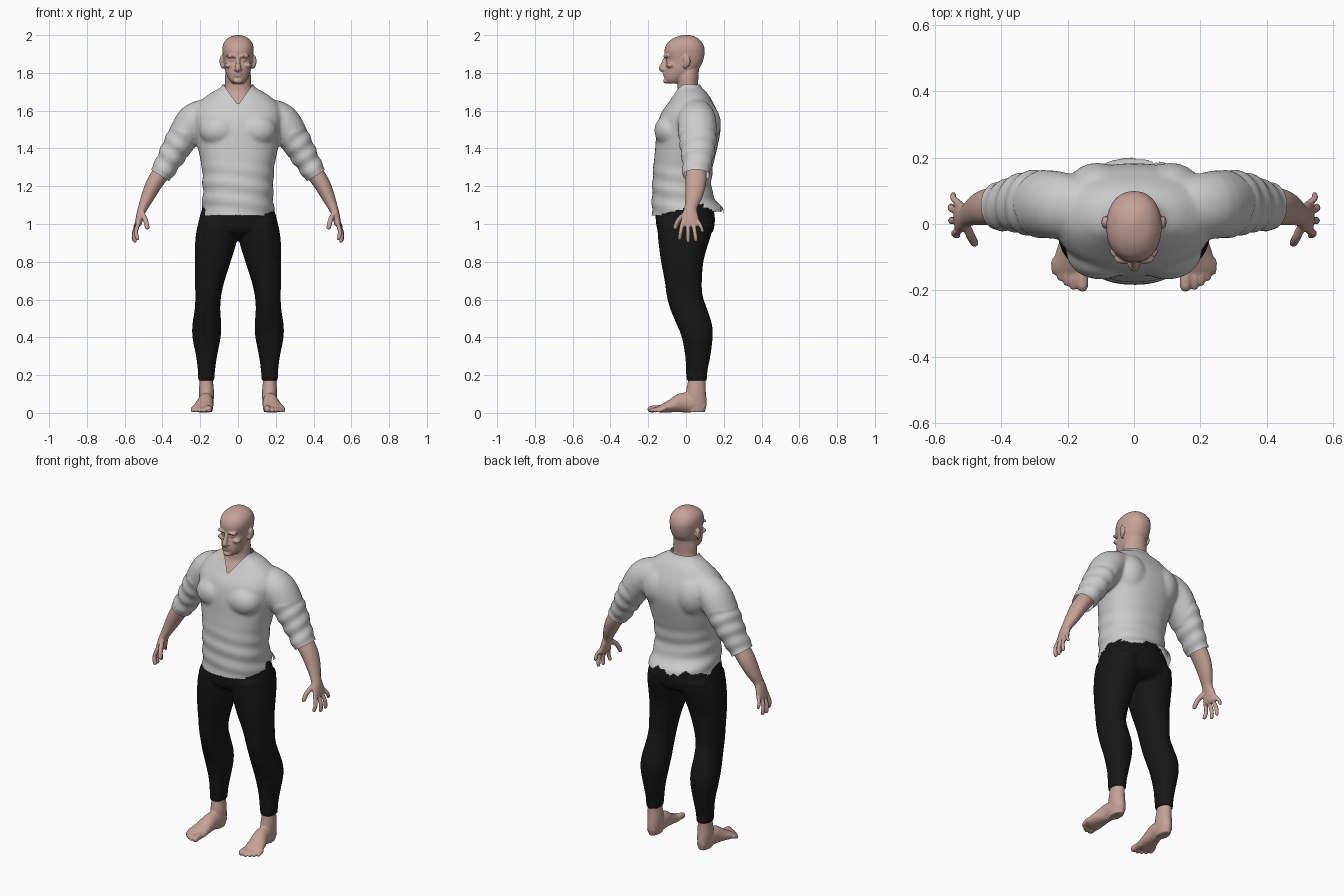
import bpy, bmesh
from math import sin, cos, pi, copysign
from mathutils import Vector, Matrix

def material(name, rgb):
    m = bpy.data.materials.new(name)
    m.diffuse_color = (*rgb, 1)
    return m

SKIN = material("skin", (0.56, 0.36, 0.31))
BLACK = material("black_cloth", (0.008, 0.008, 0.008))

def spline(rows, steps=4):
    """Catmull-Rom interpolation of rows of numbers."""
    out = []
    for i in range(len(rows) - 1):
        a, b, c, d = (rows[min(max(i + k, 0), len(rows) - 1)] for k in (-1, 0, 1, 2))
        for s in range(steps):
            t = s / steps
            out.append([0.5 * (2*q + (r-p)*t + (2*p-5*q+4*r-w)*t*t + (3*q-p-3*r+w)*t**3)
                        for p, q, r, w in zip(a, b, c, d)])
    return out + [list(rows[-1])]

def tube(bm, rows, hint=(0, 1, 0), flat=False, power=2.0, n=32):
    """Loft ellipses; each row is x, y, z, radius across, radius along hint."""
    rows = spline(rows)
    loops = []
    pts = [Vector(r[:3]) for r in rows]
    for i, r in enumerate(rows):
        d = Vector((0, 0, 1)) if flat else (pts[min(i+1, len(pts)-1)] - pts[max(i-1, 0)]).normalized()
        u = d.cross(Vector(hint)).normalized()
        v = u.cross(d)
        ring = []
        for k in range(n):
            c, s = cos(2*pi*k/n), sin(2*pi*k/n)
            c, s = (copysign(abs(q)**(2/power), q) for q in (c, s))
            ring.append(bm.verts.new(pts[i] + u*c*max(r[3], 0.002) + v*s*max(r[4], 0.002)))
        loops.append(ring)
    for a, b in zip(loops, loops[1:]):
        for k in range(n):
            bm.faces.new((a[k], a[(k+1) % n], b[(k+1) % n], b[k]))
    bm.faces.new(loops[0][::-1])
    bm.faces.new(loops[-1])

def stack(bm, rows, power=2.0):
    """Horizontal slices; each row is z, x min, x max, y front, y back."""
    tube(bm, [((a+b)/2, (c+d)/2, z, (d-c)/2, (b-a)/2) for z, a, b, c, d in rows],
         (1, 0, 0), True, power, 48)

def digit(bm, a, mid, b, r, hint):
    a, mid, b = Vector(a), Vector(mid), Vector(b)
    tip = b + (b - mid).normalized() * r * 0.7
    tube(bm, [(*a, r, r), (*mid, r, r), (*b, r*0.9, r*0.9), (*tip, r*0.4, r*0.4)], hint, n=12)

def blob(bm, c, r):
    bmesh.ops.create_uvsphere(bm, u_segments=24, v_segments=14, radius=1,
                              matrix=Matrix.Translation(c) @ Matrix.Diagonal((*r, 1)))

def fuse(name, bm, voxel, smooth, mat=None, sign=1):
    """Merge the overlapping volumes of bm into one smooth skin."""
    bmesh.ops.scale(bm, vec=(sign, 1, 1), verts=bm.verts)
    bmesh.ops.recalc_face_normals(bm, faces=bm.faces)
    me = bpy.data.meshes.new(name)
    bm.to_mesh(me)
    bm.free()
    ob = bpy.data.objects.new(name, me)
    bpy.context.collection.objects.link(ob)
    m = ob.modifiers.new("fuse", 'REMESH')
    m.mode, m.voxel_size, m.use_smooth_shade = 'VOXEL', voxel, True
    m = ob.modifiers.new("relax", 'SMOOTH')
    m.factor, m.iterations = 0.5, smooth
    dg = bpy.context.evaluated_depsgraph_get()
    ob.data = bpy.data.meshes.new_from_object(ob.evaluated_get(dg))
    ob.modifiers.clear()
    if mat:
        ob.data.materials.clear()
        ob.data.materials.append(mat)
    return ob

# Head, neck and upper chest
bm = bmesh.new()
stack(bm, [(1.745, -.03, .03, -.10, -.03), (1.765, -.048, .048, -.112, .0), (1.80, -.064, .064, -.114, .05),
           (1.84, -.073, .073, -.109, .08), (1.87, -.077, .077, -.104, .092), (1.90, -.081, .081, -.114, .098),
           (1.93, -.083, .083, -.112, .098), (1.96, -.075, .075, -.097, .086), (1.985, -.052, .052, -.064, .06),
           (1.998, -.022, .022, -.025, .03), (2.002, -.003, .003, 0, .01)], 2.2)
stack(bm, [(1.56, -.13, .13, -.12, .1), (1.64, -.125, .125, -.082, .09), (1.69, -.085, .085, -.05, .08),
           (1.73, -.07, .07, -.045, .065), (1.78, -.069, .069, -.05, .066), (1.83, -.06, .06, -.04, .07)])
tube(bm, [(0, -.104, 1.885, .011, .010), (0, -.118, 1.85, .014, .012), (0, -.128, 1.823, .016, .017),
          (0, -.118, 1.81, .008, .014)], (1, 0, 0), n=16)
blob(bm, (0, -.132, 1.823), (.012, .013, .011))
blob(bm, (0, -.111, 1.797), (.026, .012, .007))
blob(bm, (0, -.110, 1.785), (.023, .012, .006))
blob(bm, (0, -.105, 1.757), (.024, .016, .014))
for s in (-1, 1):
    blob(bm, (s*.032, -.104, 1.888), (.03, .017, .009))
    blob(bm, (s*.03, -.094, 1.868), (.015, .012, .009))
    blob(bm, (s*.048, -.083, 1.84), (.024, .022, .014))
    blob(bm, (s*.014, -.116, 1.818), (.008, .011, .008))
    blob(bm, (s*.088, .005, 1.862), (.010, .02, .032))
    blob(bm, (s*.082, -.004, 1.838), (.008, .012, .018))
fuse("head_and_neck", bm, .005, 4, SKIN)

# Forearms with hands, and bare feet
for s, side in ((1, "left"), (-1, "right")):
    bm = bmesh.new()
    tube(bm, [(.385, .055, 1.30, .048, .055), (.44, .052, 1.22, .044, .055), (.475, .042, 1.15, .036, .046),
              (.502, .026, 1.09, .026, .034), (.517, .022, 1.05, .021, .042), (.527, .022, 1.005, .018, .05),
              (.531, .022, .988, .012, .044)])
    digit(bm, (.525, -.018, 1.01), (.540, -.028, .96), (.532, -.034, .922), .0115, (0, 1, 0))
    digit(bm, (.527, .010, 1.01), (.548, .010, .95), (.546, .011, .909), .0115, (0, 1, 0))
    digit(bm, (.527, .037, 1.01), (.549, .046, .96), (.550, .052, .915), .0115, (0, 1, 0))
    digit(bm, (.525, .060, 1.02), (.544, .077, .99), (.544, .088, .962), .010, (0, 1, 0))
    digit(bm, (.508, .0, 1.06), (.490, -.04, 1.02), (.480, -.058, .98), .0135, (0, 1, 0))
    fuse(side + "_forearm_and_hand", bm, .005, 3, SKIN, s)

    bm = bmesh.new()
    stack(bm, [(.26, .132, .205, .015, .105), (.17, .132, .204, .01, .103), (.11, .127, .207, .0, .105),
               (.05, .13, .203, -.005, .11), (.004, .137, .197, .0, .1)])
    tube(bm, [(.167, .10, .03, .024, .024), (.167, .04, .05, .048, .038), (.171, -.02, .054, .052, .041),
              (.181, -.08, .036, .034, .051), (.190, -.13, .022, .021, .056), (.193, -.15, .018, .013, .05)],
         (1, 0, 0))
    for i in range(5):
        r = .019 if i == 0 else .0125 - .0005*i
        x, tip = (.155, .182, .203, .222, .239)[i], (-.190, -.190, -.178, -.163, -.145)[i]
        digit(bm, (x, -.11, .022), (x + .001, tip + .03, .022), (x, tip, r), r, (1, 0, 0))
    fuse(side + "_foot", bm, .005, 3, SKIN, s)

# Trousers
bm = bmesh.new()
for s in (-1, 1):
    stack(bm, [(z, *sorted((s*a, s*b)), c, d) for z, a, b, c, d in (
        (.17, .126, .211, .003, .110), (.23, .121, .213, -.001, .115), (.3, .111, .222, -.004, .129),
        (.4, .092, .241, -.022, .141), (.47, .089, .241, -.05, .137), (.55, .094, .229, -.083, .112),
        (.62, .089, .226, -.102, .088), (.7, .071, .228, -.113, .084), (.8, .039, .229, -.132, .092),
        (.88, .014, .228, -.143, .113), (.95, .0, .222, -.15, .135), (1.02, .01, .207, -.15, .145))], 2.15)
stack(bm, [(.925, -.10, .10, -.08, .10), (.96, -.19, .19, -.145, .142), (1.02, -.205, .205, -.16, .153),
           (1.08, -.19, .19, -.16, .145), (1.13, -.175, .175, -.155, .125), (1.16, -.16, .16, -.14, .11)], 2.3)
fuse("trousers", bm, .009, 4, BLACK)

# Shirt
bm = bmesh.new()
stack(bm, [(z, -x, x, a, b) for z, x, a, b in (
    (.98, .195, -.175, .19), (1.05, .195, -.181, .20), (1.09, .192, -.181, .19), (1.14, .187, -.18, .15),
    (1.2, .187, -.179, .135), (1.3, .192, -.173, .142), (1.4, .212, -.163, .165), (1.5, .232, -.155, .183),
    (1.58, .238, -.135, .172), (1.64, .21, -.095, .145), (1.69, .15, -.062, .115), (1.73, .085, -.05, .078),
    (1.79, .075, -.055, .06))], 2.25)
for s in (-1, 1):
    tube(bm, [(s*x, y, z, a, b) for x, y, z, a, b in (
        (.15, .05, 1.60, .07, .085), (.23, .057, 1.548, .092, .102), (.295, .062, 1.455, .083, .1),
        (.34, .062, 1.38, .074, .09), (.38, .057, 1.31, .064, .077), (.405, .053, 1.27, .061, .074),
        (.43, .05, 1.23, .057, .07))])
    blob(bm, (s*.10, -.085, 1.495), (.105, .083, .085))
    blob(bm, (s*.11, .09, 1.53), (.10, .095, .12))
shirt = fuse("shirt", bm, .010, 6)

def slice_off(bm, co, no, test):
    """Cut along a plane and drop what lies beyond it, within the tested region."""
    co, no = Vector(co), Vector(no)
    faces = [f for f in bm.faces if test(f.calc_center_median())]
    geom = faces + list({e for f in faces for e in f.edges}) + list({v for f in faces for v in f.verts})
    bmesh.ops.bisect_plane(bm, geom=geom, plane_co=co, plane_no=no, dist=1e-5)
    gone = [f for f in bm.faces if test(f.calc_center_median()) and (f.calc_center_median() - co).dot(no) > 0]
    bmesh.ops.delete(bm, geom=gone, context='FACES')

def hem(c):
    if c.y < 0 and c.x < .14:
        return 1.045
    if c.y < .09 and c.x > .14:
        return min(1.05 + max(0, c.y + .08) * .6, 1.10) + .008*sin(90*c.y)
    return 1.075 + .012*sin(40*c.x) + .006*sin(110*c.x + 1)

bm = bmesh.new()
bm.from_mesh(shirt.data)
bm.normal_update()
for v in bm.verts:
    # Cloth folds at the waist and on the sleeves
    x, y, z = abs(v.co.x), v.co.y, v.co.z
    if x < .22 and z < 1.36:
        v.co += v.normal * .003 * sin(70*z + 9*v.co.x + 8*y) * min(1, (1.36 - z) * 8)
    elif x > .27 and z < 1.5:
        v.co += v.normal * .003 * sin(85*(.55*x - .84*z) + 14*y)
for s in (-1, 1):
    slice_off(bm, (s*.413, 0, 1.257), (s*.55, 0, -.84), lambda c: c.x*s > .3)
    slice_off(bm, (0, 0, 1.63), (-1.4*s, 0, 1), lambda c: c.x*s >= 0 and c.y < .02 and c.z > 1.6 and abs(c.x) < .12)
slice_off(bm, (0, 0, 1.738), (0, 0, 1), lambda c: c.z > 1.7)
torn = [f for f in bm.faces if abs(f.calc_center_median().x) < .25
        and f.calc_center_median().z < hem(f.calc_center_median())]
bmesh.ops.delete(bm, geom=torn, context='FACES')
bm.to_mesh(shirt.data)
bm.free()
